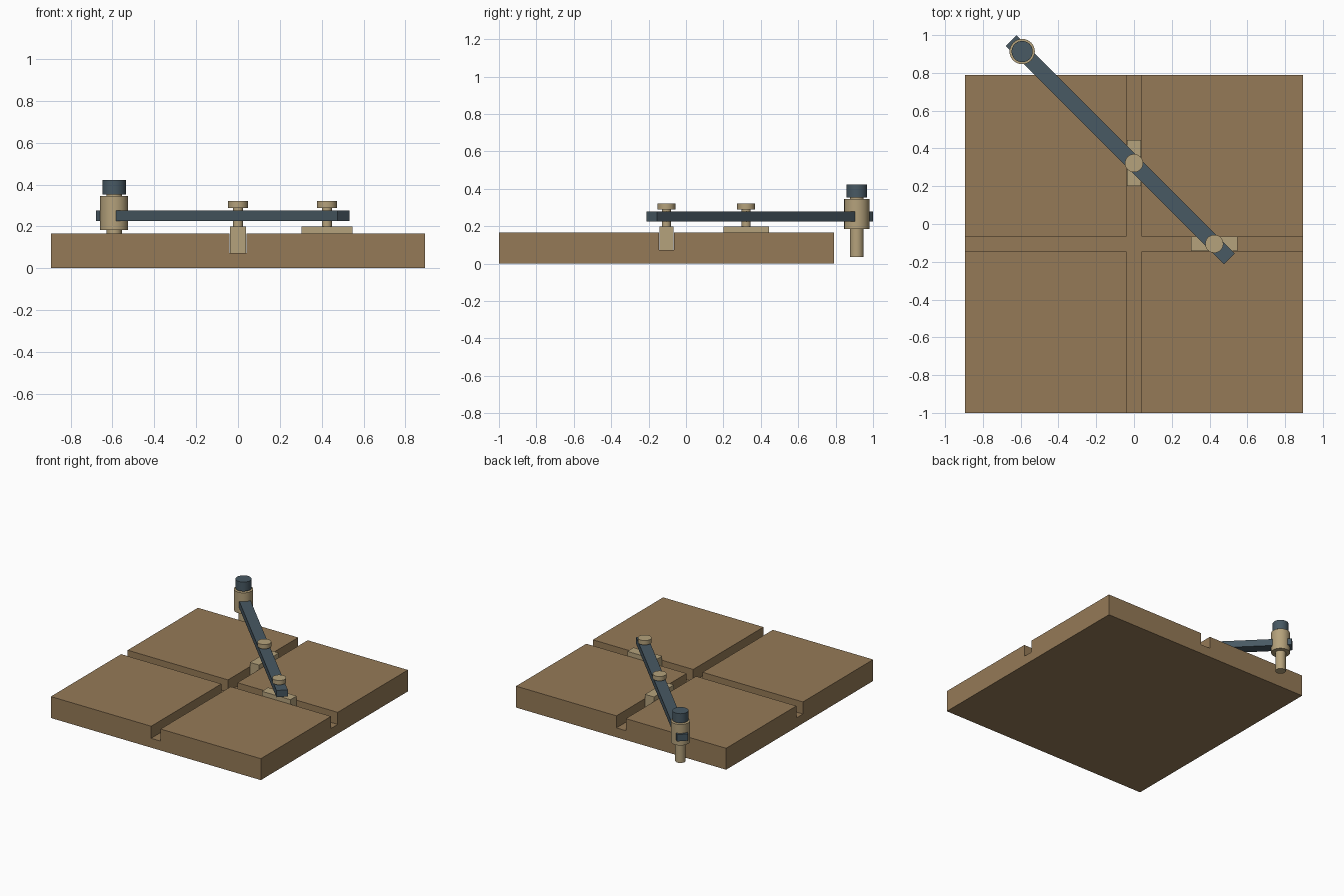
import bpy
import bmesh
import math
from mathutils import Vector

cube = bpy.data.objects.get("Cube")
if cube:
    bpy.data.objects.remove(cube, do_unlink=True)


def material(name, rgb):
    mat = bpy.data.materials.new(name)
    mat.use_nodes = True
    mat.diffuse_color = (*rgb, 1)
    mat.node_tree.nodes["Principled BSDF"].inputs["Base Color"].default_value = (*rgb, 1)
    return mat


wood = material("brown wood", (0.30, 0.195, 0.095))
brass = material("pale brass", (0.46, 0.36, 0.20))
steel = material("blue grey steel", (0.065, 0.10, 0.125))


def box(name, center, size, mat, turn=0):
    bpy.ops.mesh.primitive_cube_add(size=1, location=center, rotation=(0, 0, turn))
    ob = bpy.context.object
    ob.name = name
    ob.scale = size
    bpy.ops.object.transform_apply(location=False, rotation=False, scale=True)
    ob.data.materials.append(mat)
    return ob


def cylinder(name, xy, radius, low, high, mat):
    bpy.ops.mesh.primitive_cylinder_add(vertices=32, radius=radius, depth=high - low,
                                        location=(*xy, (low + high) / 2))
    ob = bpy.context.object
    ob.name = name
    ob.data.materials.append(mat)
    bpy.ops.object.shade_smooth_by_angle(angle=math.radians(40))
    return ob


# Main dimensions
MID_Y = -0.105
SIDE = 1.79
GROOVE = 0.04
FLOOR, TOP = 0.072, 0.165

# Base board: slab up to the groove floor, with four corner blocks raised from it
base = box("base_board", (0, MID_Y, FLOOR / 2), (SIDE, SIDE, FLOOR), wood)
bm = bmesh.new()
bm.from_mesh(base.data)
for axis in (Vector((1, 0, 0)), Vector((0, 1, 0))):
    for side in (-1, 1):
        bmesh.ops.bisect_plane(bm, geom=bm.verts[:] + bm.edges[:] + bm.faces[:],
                               plane_co=axis * side * GROOVE, plane_no=axis)
corners = []
for face in bm.faces:
    c = face.calc_center_median()
    if face.normal.z > 0.9 and min(abs(c.x), abs(c.y)) > GROOVE:
        corners.append(face)
raised = bmesh.ops.extrude_face_region(bm, geom=corners)["geom"]
bmesh.ops.translate(bm, vec=(0, 0, TOP - FLOOR),
                    verts=[v for v in raised if isinstance(v, bmesh.types.BMVert)])
bmesh.ops.delete(bm, geom=[f for f in corners if f.is_valid], context="FACES_ONLY")
bmesh.ops.recalc_face_normals(bm, faces=bm.faces)
bm.to_mesh(base.data)
bm.free()

# Sliding shuttles, each with a pivot pin and a round head
SLIDE_TOP = 0.198
for label, xy, size in (("rear", (0, 0.322), (0.076, 0.244)),
                        ("side", (0.425, MID_Y), (0.244, 0.076))):
    box(label + "_shuttle", (*xy, (FLOOR + SLIDE_TOP) / 2 + 0.001),
        (*size, SLIDE_TOP - FLOOR), brass)
    cylinder(label + "_pivot_pin", xy, 0.024, SLIDE_TOP - 0.01, 0.29, brass)
    cylinder(label + "_pin_head", xy, 0.048, 0.288, 0.322, brass)

# Trammel arm
box("trammel_arm", (-0.073, 0.394, 0.251), (1.634, 0.08, 0.052), steel, math.radians(-45))

# Marker holder at the far end of the arm
END = (-0.592, 0.913)
cylinder("marker_holder", END, 0.067, 0.184, 0.345, brass)
cylinder("marker_shaft", END, 0.037, 0.035, 0.36, brass)
cylinder("marker_cap", END, 0.056, 0.352, 0.423, steel)
